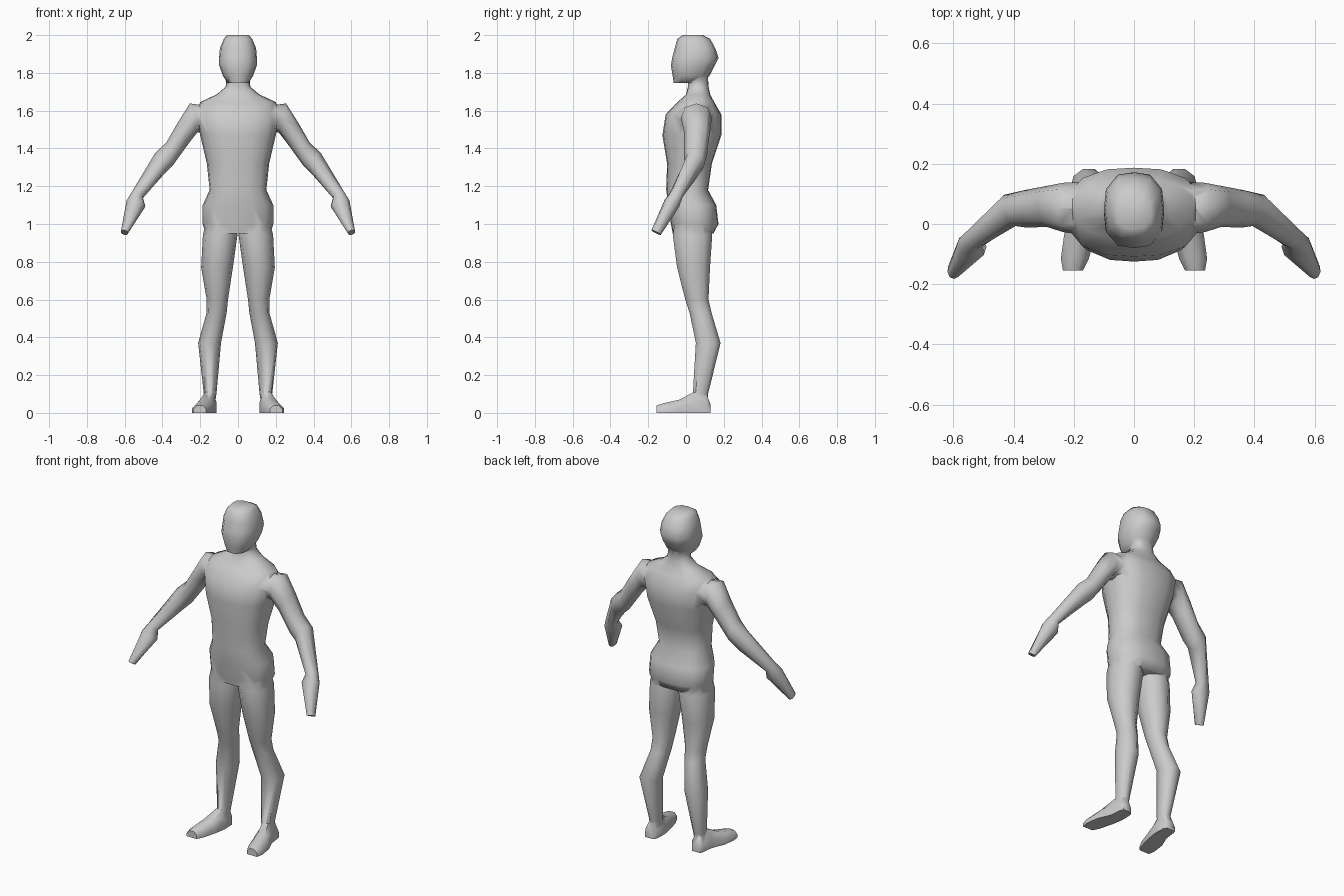
import bpy, bmesh
from math import cos, sin, pi
from mathutils import Vector

if "Cube" in bpy.data.objects:
    bpy.data.objects.remove(bpy.data.objects["Cube"])


def loft(name, rings, mirror=False):
    """Skin a list of equal-length point rings and cap both ends."""
    bm = bmesh.new()
    for side in ((1, -1) if mirror else (1,)):
        loops = [[bm.verts.new((p[0] * side, p[1], p[2])) for p in r] for r in rings]
        n = len(loops[0])
        for a, b in zip(loops, loops[1:]):
            for i in range(n):
                j = (i + 1) % n
                bm.faces.new((a[i], a[j], b[j], b[i]))
        bm.faces.new(loops[0])
        bm.faces.new(loops[-1])
    bmesh.ops.recalc_face_normals(bm, faces=bm.faces)
    me = bpy.data.meshes.new(name)
    bm.to_mesh(me)
    bm.free()
    ob = bpy.data.objects.new(name, me)
    bpy.context.collection.objects.link(ob)
    return ob


def rounded(n, power):
    """Unit superellipse as (u, v) pairs."""
    out = []
    for i in range(n):
        c, s = cos(2 * pi * i / n), sin(2 * pi * i / n)
        k = (abs(c) ** power + abs(s) ** power) ** (-1 / power)
        out.append((c * k, s * k))
    return out


def slices(sections, n, power):
    """Horizontal rings from (z, x0, x1, y front, y back)."""
    return [[((x0 + x1) / 2 + u * (x1 - x0) / 2, (yf + yb) / 2 + v * (yb - yf) / 2, z)
             for u, v in rounded(n, power)] for z, x0, x1, yf, yb in sections]


def centred(sections):
    return [(z, -w, w, yf, yb) for z, w, yf, yb in sections]


# Torso and neck: z, half width, front, back
torso = loft("body", slices(centred([
    (0.95, .172, -.07, .145), (1.0, .187, -.08, .172), (1.1, .187, -.093, .16),
    (1.18, .15, -.105, .117), (1.32, .165, -.10, .137), (1.47, .2, -.125, .187),
    (1.58, .225, -.108, .187), (1.645, .2, -.045, .15), (1.685, .115, 0, .128),
    (1.725, .066, .01, .12), (1.79, .058, .01, .115)]), 16, 2.6))

# Head
head = loft("head", slices(centred([
    (1.747, .056, -.065, .09), (1.785, .08, -.071, .125), (1.84, .1, -.08, .152),
    (1.88, .1, -.073, .172), (1.93, .096, -.06, .155), (1.98, .075, -.046, .128),
    (2.0, .058, -.015, .09)]), 12, 2.8))

# Legs: z, inner, outer, front, back
legs = loft("legs", slices([
    (1.03, .015, .165, -.06, .12), (.94, .003, .186, -.073, .142),
    (.77, .027, .195, -.05, .13), (.6, .053, .166, -.006, .121),
    (.53, .06, .166, .017, .137), (.37, .09, .211, .05, .185),
    (.1, .114, .181, .035, .118), (.04, .125, .178, .045, .112)], 10, 2.3), True)

# Feet: y, inner, outer, top
feet = []
for y, a, b, h in [(.13, .13, .185, .045), (.112, .118, .192, .09), (.04, .115, .2, .11),
                   (-.035, .128, .232, .07), (-.115, .15, .243, .052), (-.155, .17, .236, .04)]:
    w = b - a
    feet.append([(a, y, 0), (b, y, 0), (b, y, h * .5), (b - w * .3, y, h),
                 (a + w * .25, y, h), (a, y, h * .55)])
feet = loft("feet", feet, True)

# Arms: outer x, outer z, inner x, inner z, centre y, half depth
path = [(.15, 1.625, .14, 1.49, .05, .09), (.255, 1.638, .215, 1.485, .055, .082),
        (.32, 1.535, .262, 1.425, .058, .068), (.38, 1.43, .345, 1.31, .05, .062),
        (.438, 1.377, .388, 1.268, .045, .056), (.563, 1.168, .503, 1.137, -.052, .036),
        (.59, 1.125, .49, 1.093, -.075, .043), (.62, .96, .582, .95, -.158, .028)]
mids = [Vector(((a + c) / 2, y, (b + d) / 2)) for a, b, c, d, y, r in path]
arms = []
for i, (a, b, c, d, y, r) in enumerate(path):
    along = mids[min(i + 1, len(path) - 1)] - mids[max(i - 1, 0)]
    across = Vector(((a - c) / 2, 0, (b - d) / 2))
    depth = across.cross(along).normalized() * r
    if i < 2:
        depth = Vector((0, r if depth.y > 0 else -r, 0))
    arms.append([mids[i] + across * u + depth * v for u, v in rounded(8, 2.2)])
arms = loft("arms", arms, True)

# Weld the parts into one continuous skin
for part in (legs, feet, arms, head):
    mod = torso.modifiers.new("weld_" + part.name, 'BOOLEAN')
    mod.operation = 'UNION'
    mod.solver = 'EXACT'
    mod.object = part
bpy.context.view_layer.update()
skin = bpy.data.meshes.new_from_object(
    torso.evaluated_get(bpy.context.evaluated_depsgraph_get()))
torso.modifiers.clear()
torso.data = skin
for part in (legs, feet, arms, head):
    bpy.data.objects.remove(part)

# Smooth shading
bpy.context.view_layer.objects.active = torso
torso.select_set(True)
bpy.ops.object.shade_smooth_by_angle(angle=1.1)
